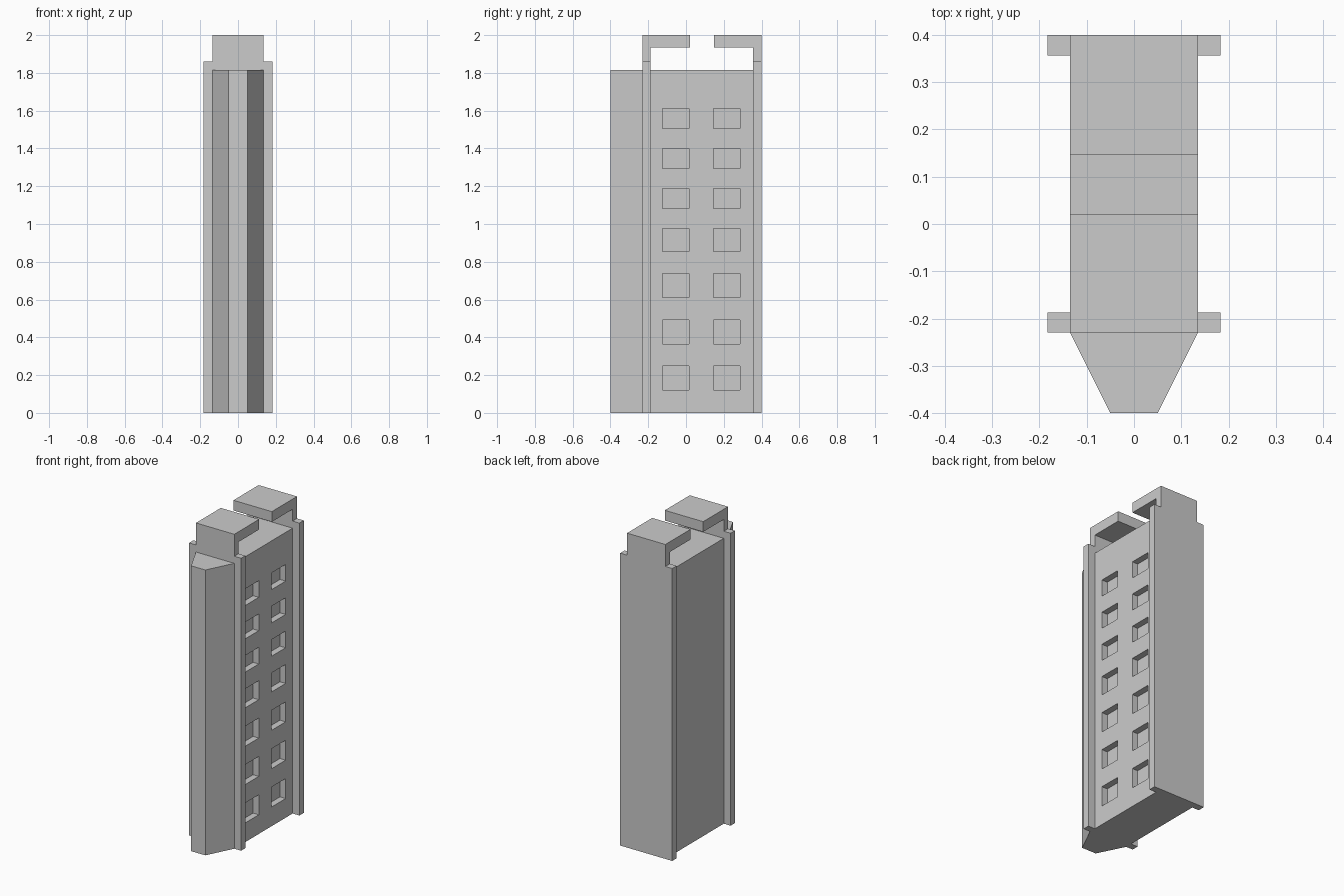
import bpy, bmesh
from mathutils import Vector

if "Cube" in bpy.data.objects:
    bpy.data.objects.remove(bpy.data.objects["Cube"])

HALF, FIN = 0.135, 0.183        # half width of the core and of the end slabs
ROOF, FIN_TOP, TOP = 1.815, 1.86, 2.0


def prism(name, points, direction):
    """Extrude a closed planar profile along a direction."""
    bm = bmesh.new()
    face = bm.faces.new([bm.verts.new(p) for p in points])
    new = bmesh.ops.extrude_face_region(bm, geom=[face])["geom"]
    bmesh.ops.translate(bm, vec=Vector(direction),
                        verts=[v for v in new if isinstance(v, bmesh.types.BMVert)])
    bmesh.ops.recalc_face_normals(bm, faces=bm.faces)
    mesh = bpy.data.meshes.new(name)
    bm.to_mesh(mesh)
    bm.free()
    obj = bpy.data.objects.new(name, mesh)
    bpy.context.collection.objects.link(obj)
    return obj


def box(name, x0, x1, y0, y1, z0, z1):
    return prism(name, [(x0, y0, z0), (x1, y0, z0), (x1, y1, z0), (x0, y1, z0)],
                 (0, 0, z1 - z0))


def combine(target, other, operation):
    """Apply an exact boolean and drop the helper."""
    mod = target.modifiers.new(operation.lower(), 'BOOLEAN')
    mod.operation, mod.solver, mod.object = operation, 'EXACT', other
    bpy.context.view_layer.objects.active = target
    bpy.ops.object.modifier_apply(modifier=mod.name)
    bpy.data.objects.remove(other)


# Tower core with tapered front
outline = [(-0.05, -0.4), (0.05, -0.4), (HALF, -0.23),
           (HALF, 0.4), (-HALF, 0.4), (-HALF, -0.23)]
tower = prism("tower", [(x, y, 0) for x, y in outline], (0, 0, ROOF))

# Stepped end slabs: side fins below, roof walls above
right_half = [(FIN, 0), (FIN, FIN_TOP), (HALF, FIN_TOP), (HALF, TOP)]
step = right_half + [(-x, z) for x, z in reversed(right_half)]
for y0, y1 in ((-0.23, -0.187), (0.356, 0.4)):
    combine(tower, prism("end_slab", [(x, y0, z) for x, z in step], (0, y1 - y0, 0)), 'UNION')

# Overhanging roof canopies
for y0, y1 in ((-0.23, 0.02), (0.147, 0.4)):
    combine(tower, box("canopy", -HALF, HALF, y0, y1, 1.935, TOP), 'UNION')

# Recessed windows on the right side only
rows = [(0.122, 0.249), (0.366, 0.493), (0.61, 0.737), (0.854, 0.975),
        (1.081, 1.187), (1.293, 1.399), (1.505, 1.611)]
for z0, z1 in rows:
    for y0 in (-0.124, 0.146):
        combine(tower, box("window_cutter", HALF - 0.04, HALF + 0.02,
                           y0, y0 + 0.14, z0, z1), 'DIFFERENCE')
